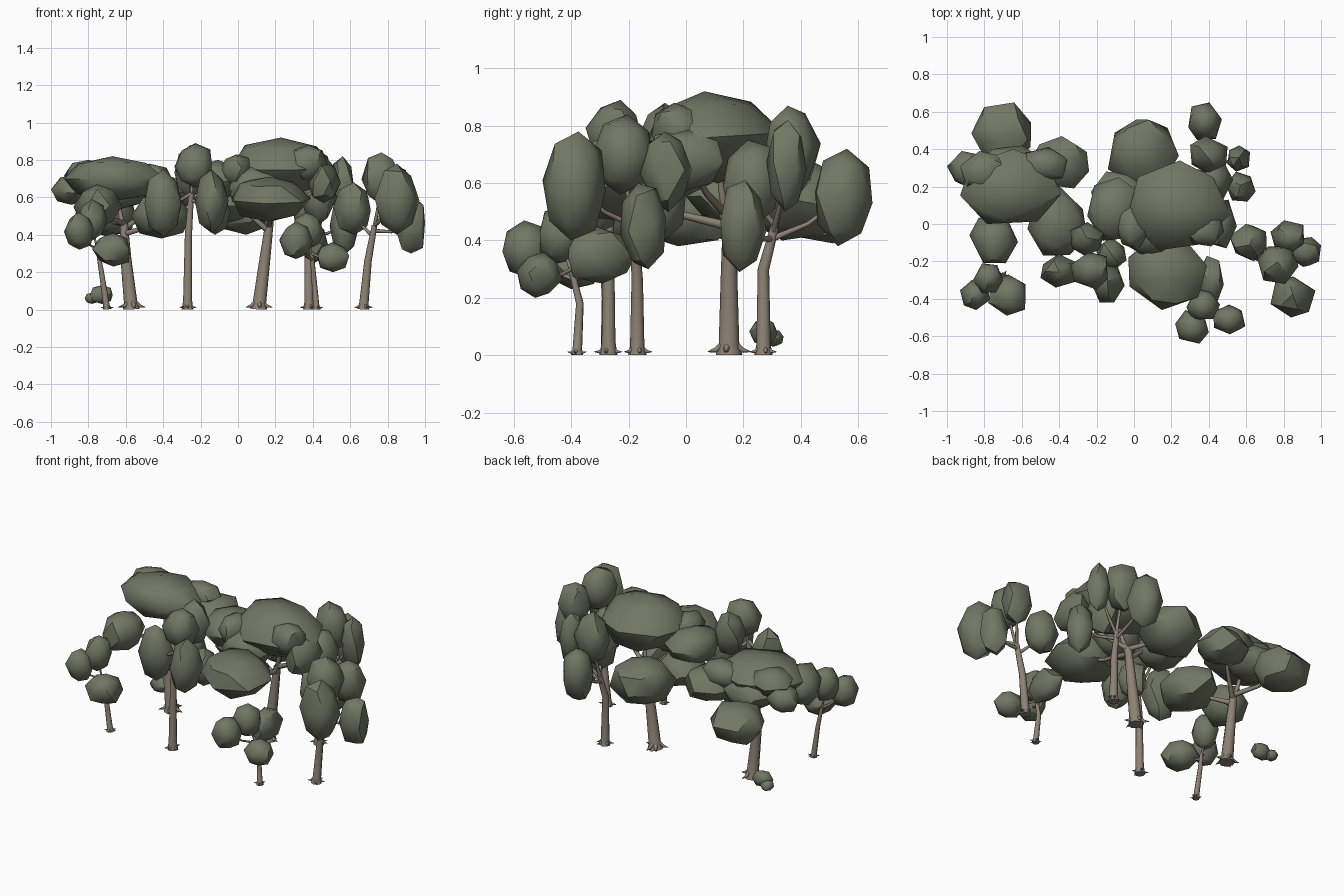
import bpy, bmesh, math, random
from mathutils import Vector, Matrix

random.seed(11)
cube = bpy.data.objects.get("Cube")
if cube:
    bpy.data.objects.remove(cube, do_unlink=True)


def flat_material(name, rgb):
    mat = bpy.data.materials.new(name)
    mat.use_nodes = True
    mat.diffuse_color = (*rgb, 1)
    bsdf = next(n for n in mat.node_tree.nodes if n.type == 'BSDF_PRINCIPLED')
    bsdf.inputs["Base Color"].default_value = (*rgb, 1)
    bsdf.inputs["Roughness"].default_value = 0.9
    return mat


LEAF = flat_material("leaf green", (.165, .182, .125))
BARK = flat_material("bark brown", (.27, .225, .18))


def add_object(name, mesh, mat, angle):
    obj = bpy.data.objects.new(name, mesh)
    bpy.context.collection.objects.link(obj)
    mesh.materials.clear()
    mesh.materials.append(mat)
    bpy.ops.object.select_all(action='DESELECT')
    obj.select_set(True)
    bpy.context.view_layer.objects.active = obj
    bpy.ops.object.shade_smooth_by_angle(angle=math.radians(angle))
    return obj


def clump_points(center, size):
    """Angular, irregular ball with pointed ends, fitted to its size."""
    tilt = Matrix.Rotation(random.uniform(-.25, .25), 3, 'X') @ \
        Matrix.Rotation(random.uniform(0, math.tau), 3, 'Z')
    points = [Vector((0, 0, 1.05)), Vector((0, 0, -1.05))]
    sides = 7 if size[0] > .13 else 6
    for ring, polar in enumerate((.25, .5, .75)):
        for i in range(sides):
            turn = math.tau * (i + ring % 2 / 2 + random.uniform(-.15, .15)) / sides
            p = Vector((math.sin(polar * math.pi) * math.cos(turn),
                        math.sin(polar * math.pi) * math.sin(turn),
                        math.cos(polar * math.pi)))
            points.append(p * random.uniform(.95, 1.12))
    points = [tilt @ p for p in points]
    low = [min(p[a] for p in points) for a in range(3)]
    high = [max(p[a] for p in points) for a in range(3)]
    return [Vector(center[a] + size[a] * (2 * (p[a] - low[a]) / (high[a] - low[a]) - 1)
                   for a in range(3)) for p in points]


def foliage(name, clumps):
    """Each clump is x, y, z, x radius, y radius, z radius."""
    bm = bmesh.new()
    for clump in clumps:
        verts = [bm.verts.new(p) for p in clump_points(clump[:3], clump[3:])]
        hull = bmesh.ops.convex_hull(bm, input=verts)
        spare = {v for v in hull["geom_interior"] + hull["geom_unused"]
                 if isinstance(v, bmesh.types.BMVert)}
        bmesh.ops.delete(bm, geom=list(spare), context='VERTS')
    bmesh.ops.recalc_face_normals(bm, faces=bm.faces)
    mesh = bpy.data.meshes.new(name)
    bm.to_mesh(mesh)
    bm.free()
    add_object(name, mesh, LEAF, 40)


def wood(name, path, radius, tips):
    """Tapered trunk along a path, branches to the clumps and spreading roots."""
    curve = bpy.data.curves.new(name, 'CURVE')
    curve.dimensions = '3D'
    curve.bevel_depth = 1
    curve.bevel_resolution = 2
    curve.use_fill_caps = True

    def limb(points, radii):
        spline = curve.splines.new('POLY')
        spline.points.add(len(points) - 1)
        for sp, p, r in zip(spline.points, points, radii):
            sp.co = (*p, 1)
            sp.radius = r

    path = [Vector(p) for p in path]
    base, top = path[0], path[-1]
    collar = base.lerp(path[1], .12)
    count = len(path)
    limb([base, collar] + path[1:],
         [radius * 1.3, radius] + [radius * (1 - .4 * i / (count - 1)) for i in range(1, count)])

    # Branches leave the upper trunk at staggered heights
    for i, tip in enumerate(tips):
        start = path[-2].lerp(top, (.7, 1, .85)[i % 3])
        end = Vector(tip)
        bend = start.lerp(end, .5) - Vector((0, 0, .02))
        limb([start, bend, end], [radius * .45, radius * .32, radius * .2])

    # Roots
    for i in range(5):
        turn = math.tau * i / 5 + random.uniform(-.3, .3)
        out = Vector((math.cos(turn), math.sin(turn), 0)) * radius
        limb([base + out * .5 + Vector((0, 0, radius * 1.1)),
              base + out * 1.3 + Vector((0, 0, radius * .5)),
              base + out * 2.1 + Vector((0, 0, .012))],
             [radius * .4, radius * .25, radius * .04])

    helper = bpy.data.objects.new(name + "_curve", curve)
    bpy.context.collection.objects.link(helper)
    graph = bpy.context.evaluated_depsgraph_get()
    mesh = bpy.data.meshes.new_from_object(helper.evaluated_get(graph))
    bpy.data.objects.remove(helper, do_unlink=True)
    for v in mesh.vertices:
        v.co.z = max(v.co.z, 0)
    add_object(name, mesh, BARK, 50)


def tree(name, radius, path, clumps):
    # The first five clumps are carried by branches
    wood(name + "_trunk", path, radius, [c[:3] for c in clumps[:5]])
    foliage(name + "_foliage", clumps)


# Broad tree on the right-hand side
tree("broad_right_tree", .036,
     [(-.57, .15, 0), (-.6, .15, .28), (-.61, .16, .46)],
     [(-.66, .2, .7, .27, .2, .12), (-.71, .49, .51, .16, .16, .12),
      (-.4, .33, .62, .16, .14, .1), (-.41, .02, .5, .16, .19, .12),
      (-.75, -.08, .55, .13, .13, .12), (-.9, .29, .64, .1, .1, .08),
      (-.48, .32, .7, .13, .09, .08), (-.8, .28, .72, .13, .11, .08),
      (-.66, .28, .63, .18, .14, .1)])

# Largest tree in the middle
tree("broad_middle_tree", .036,
     [(.11, .15, 0), (.145, .15, .28), (.17, .15, .48)],
     [(.24, .1, .76, .28, .24, .16), (.05, .38, .54, .19, .18, .14),
      (.18, -.27, .59, .21, .19, .12), (-.1, .08, .69, .15, .17, .11),
      (.46, 0, .68, .09, .13, .11), (0, -.02, .74, .1, .12, .09),
      (.38, -.02, .78, .1, .1, .1), (.1, -.04, .66, .16, .13, .11),
      (-.08, .14, .56, .15, .14, .1)])

# Slim tree in front of the gap
tree("slim_middle_tree", .024,
     [(-.27, -.27, 0), (-.265, -.27, .4), (-.25, -.27, .62)],
     [(-.24, -.25, .77, .1, .1, .12), (-.4, -.25, .57, .1, .09, .18),
      (-.14, -.32, .58, .09, .1, .17), (-.25, -.08, .74, .09, .09, .14),
      (-.12, -.16, .52, .08, .09, .12)])

# Slim tree at the left end
tree("slim_left_tree", .025,
     [(.67, -.17, 0), (.695, -.17, .26), (.73, -.18, .45)],
     [(.77, -.22, .7, .11, .1, .14), (.82, -.07, .64, .09, .09, .14),
      (.92, -.15, .45, .08, .08, .15), (.61, -.1, .54, .1, .1, .14),
      (.85, -.39, .59, .12, .11, .19)])

# Slim tree at the back left
tree("slim_back_tree", .025,
     [(.38, .27, 0), (.375, .27, .3), (.39, .31, .45)],
     [(.38, .55, .55, .09, .1, .17), (.4, .37, .71, .1, .1, .16),
      (.56, .35, .66, .06, .07, .16), (.57, .2, .45, .08, .08, .16),
      (.43, .23, .6, .1, .1, .15)])

# Small tree at the front left
tree("small_left_tree", .017,
     [(.42, -.38, 0), (.405, -.37, .18), (.395, -.4, .3)],
     [(.31, -.55, .37, .09, .09, .1), (.51, -.51, .28, .085, .08, .08),
      (.37, -.43, .42, .09, .08, .1), (.41, -.29, .35, .07, .12, .1)])

# Small tree at the front right
tree("small_right_tree", .017,
     [(-.7, -.28, 0), (-.73, -.28, .2), (-.75, -.29, .32)],
     [(-.68, -.38, .32, .1, .11, .09), (-.85, -.38, .42, .08, .08, .1),
      (-.78, -.29, .48, .08, .08, .11)])

# Low bush beside the broad tree
foliage("low_bush", [(-.73, .27, .08, .06, .05, .05), (-.78, .3, .06, .04, .04, .03)])
